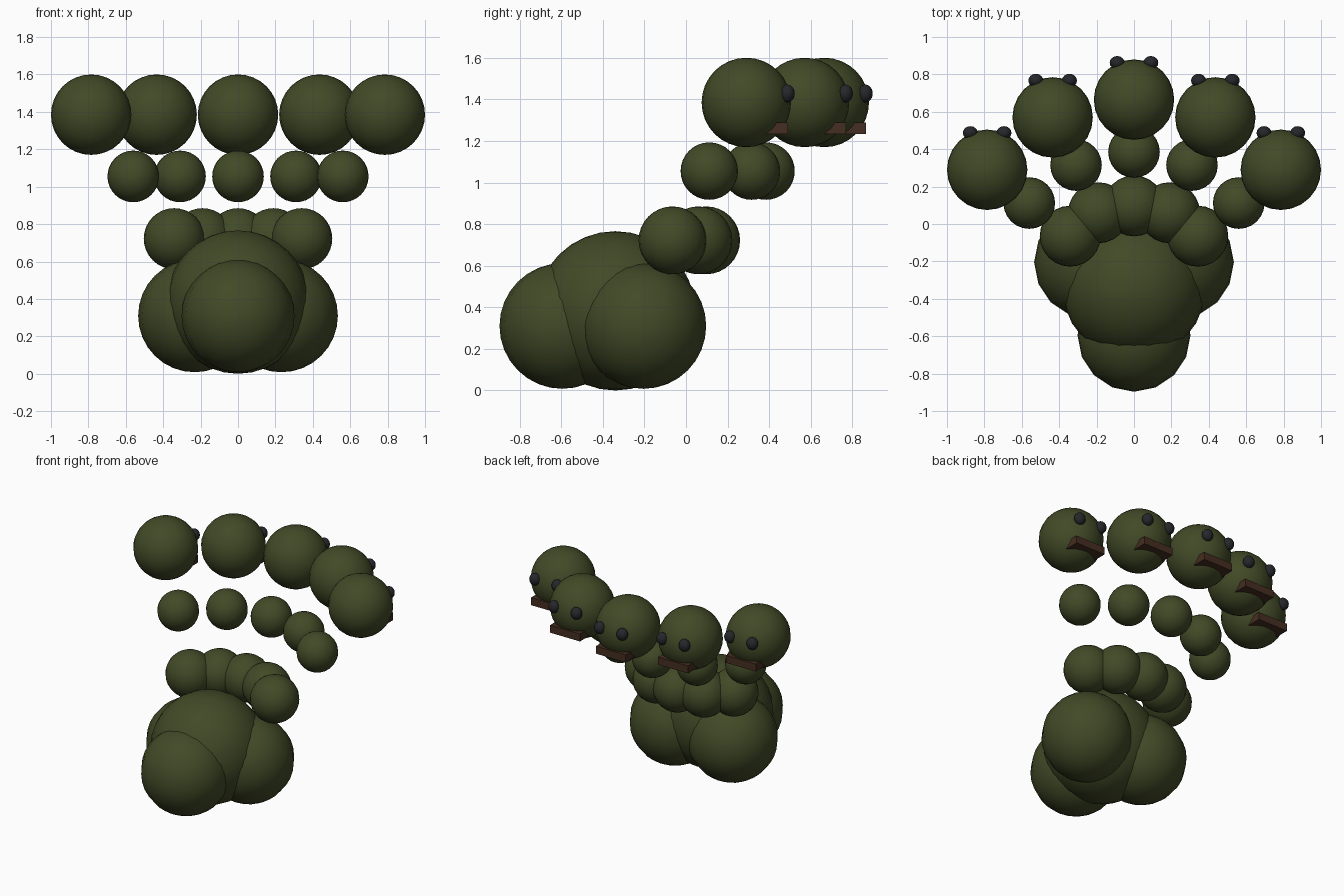
import bpy

if "Cube" in bpy.data.objects:
    bpy.data.objects.remove(bpy.data.objects["Cube"])


def material(name, rgb):
    m = bpy.data.materials.new(name)
    m.diffuse_color = (*rgb, 1.0)
    m.use_nodes = True
    m.node_tree.nodes["Principled BSDF"].inputs["Base Color"].default_value = m.diffuse_color
    return m


GREEN = material("moss_green", (0.054, 0.068, 0.020))
BROWN = material("mouth_brown", (0.060, 0.027, 0.015))
BLACK = material("eye_charcoal", (0.019, 0.020, 0.024))


def ball(name, loc, radii, mat, segments=24, rings=16):
    bpy.ops.mesh.primitive_uv_sphere_add(segments=segments, ring_count=rings,
                                         radius=1, location=loc)
    ob = bpy.context.object
    ob.name = name
    ob.scale = radii if isinstance(radii, tuple) else (radii,) * 3
    bpy.ops.object.transform_apply(location=False, rotation=False, scale=True)
    bpy.ops.object.shade_smooth()
    ob.data.materials.append(mat)
    return ob


def block(name, loc, size, mat):
    bpy.ops.mesh.primitive_cube_add(size=1, location=loc)
    ob = bpy.context.object
    ob.name = name
    ob.scale = size
    bpy.ops.object.transform_apply(location=False, rotation=False, scale=True)
    ob.data.materials.append(mat)
    return ob


# Body: large centre with three lobes
ball("body_centre", (0, -0.34, 0.383), 0.383, GREEN)
ball("body_tail_lobe", (0, -0.595, 0.31), 0.302, GREEN, 16)
for s in (-1, 1):
    ball("body_side_lobe", (s * 0.232, -0.205, 0.31), 0.302, GREEN, 16)

# Five necks and heads in a fan: (lower neck, upper neck, head) x, y
FAN = [
    ((0, 0.097), (0, 0.385), (0, 0.665)),
    ((0.19, 0.06), (0.31, 0.315), (0.435, 0.57)),
    ((0.341, -0.065), (0.56, 0.112), (0.785, 0.29)),
]
for i, (low, up, head) in enumerate(FAN):
    for s in ((1,) if i == 0 else (-1, 1)):
        ball("lower_neck", (s * low[0], low[1], 0.722), 0.163, GREEN)
        ball("upper_neck", (s * up[0], up[1], 1.055), 0.138, GREEN)
        hx, hy = s * head[0], head[1]
        ball("head", (hx, hy, 1.385), 0.215, GREEN)
        # Face looks towards the back
        block("mouth", (hx, hy + 0.11, 1.26), (0.24, 0.18, 0.055), BROWN)
        for e in (-1, 1):
            ball("eye", (hx + e * 0.09, hy + 0.197, 1.428),
                 (0.04, 0.036, 0.043), BLACK, 16, 12)
